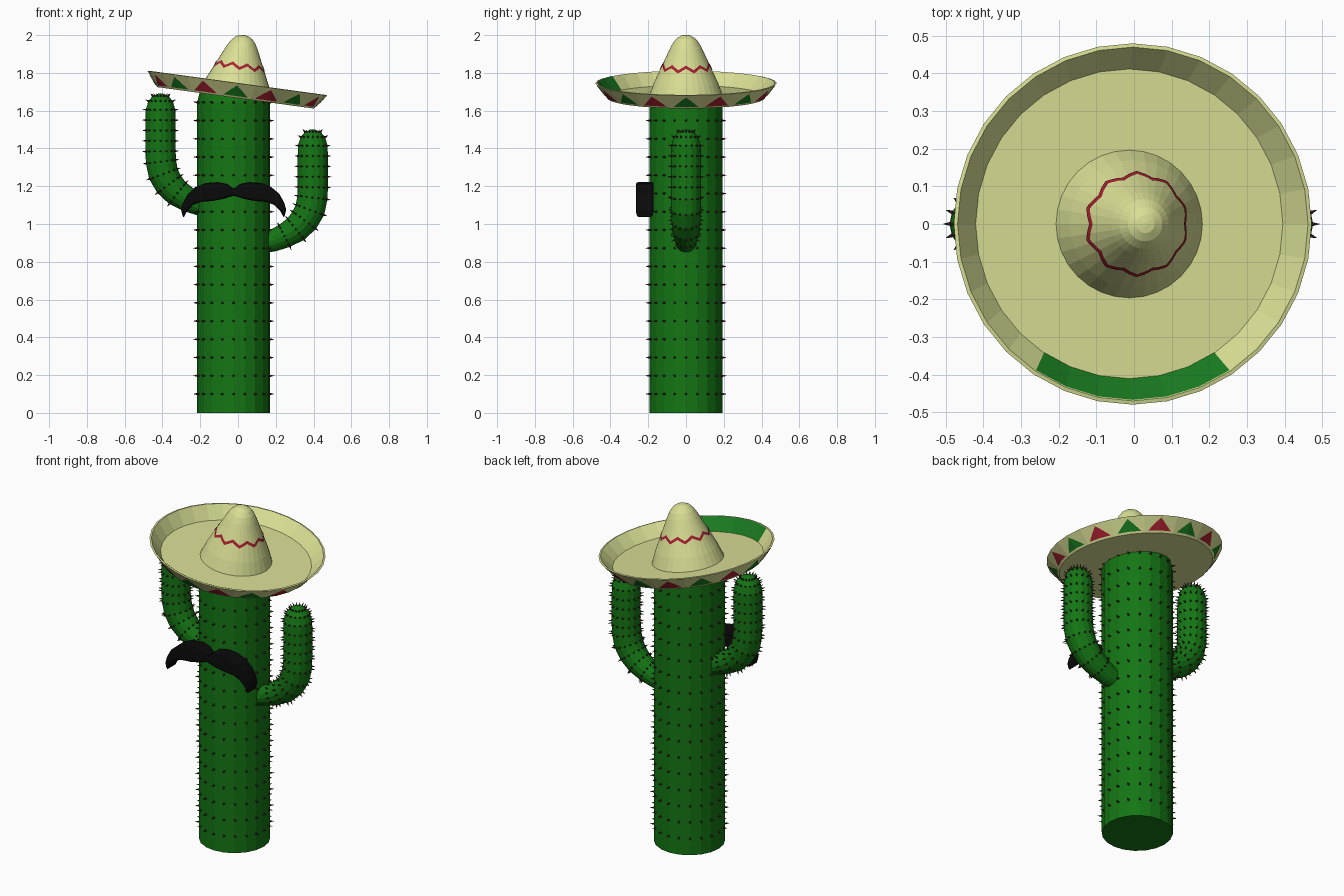
import bpy, bmesh, math
from mathutils import Vector

if "Cube" in bpy.data.objects:
    bpy.data.objects.remove(bpy.data.objects["Cube"])

COLORS = {
    "cactus_green": (0.007, 0.18, 0.007, 1), "spine_brown": (0.06, 0.02, 0.02, 1),
    "straw": (0.70, 0.74, 0.30, 1), "red": (0.38, 0.015, 0.03, 1),
    "trim_green": (0.01, 0.2, 0.015, 1), "black": (0.003, 0.003, 0.003, 1),
}
MATS = {}
for key, col in COLORS.items():
    MATS[key] = bpy.data.materials.new(key)
    MATS[key].diffuse_color = col


def make(name, verts, faces, mat, fix=True):
    me = bpy.data.meshes.new(name)
    me.from_pydata([tuple(v) for v in verts], [], faces)
    if fix:
        bm = bmesh.new()
        bm.from_mesh(me)
        bmesh.ops.recalc_face_normals(bm, faces=bm.faces)
        bm.to_mesh(me)
        bm.free()
    me.materials.append(MATS[mat])
    ob = bpy.data.objects.new(name, me)
    bpy.context.collection.objects.link(ob)
    return ob


def sweep(name, path, n, mat):
    """Round tube through (x, z, radius) points lying in the XZ plane."""
    pts = [Vector((x, 0, z)) for x, z, r in path]
    verts, faces = [], []
    for i, (x, z, r) in enumerate(path):
        t = (pts[min(i + 1, len(pts) - 1)] - pts[max(i - 1, 0)]).normalized()
        side, y = Vector((t.z, 0, -t.x)), Vector((0, 1, 0))
        for k in range(n):
            a = math.tau * k / n
            verts.append(pts[i] + r * (math.cos(a) * side + math.sin(a) * y))
    for i in range(len(path) - 1):
        for k in range(n):
            m = (k + 1) % n
            faces.append((i * n + k, i * n + m, (i + 1) * n + m, (i + 1) * n + k))
    faces += [tuple(range(n)), tuple(range(len(verts) - n, len(verts)))]
    return make(name, verts, faces, mat)


def spines(name, source, first, last, length=0.023, rad=0.007):
    """A small cone on every vertex of the source in the given range."""
    verts, faces = [], []
    for v in list(source.data.vertices)[first:last]:
        d = v.normal.normalized()
        a = d.orthogonal().normalized()
        b = d.cross(a)
        s = len(verts)
        for k in range(5):
            w = math.tau * k / 5
            verts.append(v.co + rad * (math.cos(w) * a + math.sin(w) * b) - d * 0.003)
        verts.append(v.co + d * length)
        faces += [(s + k, s + (k + 1) % 5, s + 5) for k in range(5)]
    make(name, verts, faces, "spine_brown")


# Trunk with one ring per row of spines
CX, R = -0.023, 0.193
trunk_path = [(CX, 0, R)] + [(CX, 0.10 + 0.0965 * i, R) for i in range(17)]
trunk_path += [(CX, 1.69, 0.182), (CX, 1.74, 0.145), (CX, 1.78, 0.08), (CX, 1.79, 0.01)]
trunk = sweep("trunk", trunk_path, 20, "cactus_green")
spines("trunk_spines", trunk, 20, 20 * 18)

# Arms: same shape, mirrored and shifted
ARM = [(0.26, 1.09, 0.055), (0.21, 1.102, 0.058), (0.15, 1.127, 0.065), (0.09, 1.163, 0.072),
       (0.045, 1.21, 0.077), (0.015, 1.265, 0.08), (0.002, 1.33, 0.08), (0, 1.385, 0.08),
       (0, 1.44, 0.08), (0, 1.495, 0.08), (0, 1.55, 0.08), (0, 1.605, 0.078),
       (0, 1.65, 0.065), (0, 1.677, 0.042), (0, 1.69, 0.012)]
for label, x0, sgn, dz in (("left", -0.41, 1, 0), ("right", 0.396, -1, -0.19)):
    arm = sweep(label + "_arm", [(x0 + sgn * u, z + dz, r) for u, z, r in ARM], 16, "cactus_green")
    spines(label + "_arm_spines", arm, 32, 16 * 14, 0.019, 0.006)

# Moustache: mirrored outline extruded along y with rounded edges
half = [(0, 1.185), (0.032, 1.212), (0.085, 1.222), (0.148, 1.217), (0.20, 1.195),
        (0.243, 1.158), (0.269, 1.11), (0.278, 1.075), (0.267, 1.03), (0.248, 1.067),
        (0.216, 1.10), (0.174, 1.117), (0.11, 1.122), (0.058, 1.132), (0, 1.15)]
outline = half + [(-x, z) for x, z in reversed(half[1:-1])]
c = len(outline)
verts = [(CX + x, y, z) for y in (-0.265, -0.172) for x, z in outline]
faces = [tuple(range(c)), tuple(range(c, 2 * c))]
faces += [(k, (k + 1) % c, c + (k + 1) % c, c + k) for k in range(c)]
moustache = make("moustache", verts, faces, "black")
bev = moustache.modifiers.new("round", "BEVEL")
bev.width, bev.segments, bev.limit_method, bev.angle_limit = 0.012, 2, "ANGLE", math.radians(60)

# Sombrero, modelled upright and then tilted
SEG = 32


def place(ob):
    ob.location = (-0.014, 0, 1.668)
    ob.rotation_euler = (0, math.radians(7.8), 0)


def lathe(name, prof, mat, close_loop=False):
    verts = [(r * math.cos(math.tau * k / SEG), r * math.sin(math.tau * k / SEG), h)
             for r, h in prof for k in range(SEG)]
    faces = []
    for i in range(len(prof) - 1):
        for k in range(SEG):
            m = (k + 1) % SEG
            faces.append((i * SEG + k, i * SEG + m, (i + 1) * SEG + m, (i + 1) * SEG + k))
    faces += [tuple(range(SEG)), tuple(range(len(verts) - SEG, len(verts)))]
    place(make(name, verts, faces, mat))


BRIM = [(0.418, 0), (0.480, 0.078), (0.470, 0.080), (0.412, 0.010)]
CROWN = [(0.197, 0.008), (0.170, 0.08), (0.133, 0.16), (0.105, 0.22), (0.083, 0.268),
         (0.066, 0.298), (0.046, 0.320), (0.024, 0.332), (0.005, 0.335)]
lathe("hat_brim", BRIM, "straw")
lathe("hat_crown", CROWN, "straw")


def surf(prof, h, a, off):
    """Point on a faceted lathe at height h and angle a, pushed out by off."""
    for (r0, h0), (r1, h1) in zip(prof, prof[1:]):
        if h0 <= h <= h1:
            r = r0 + (r1 - r0) * (h - h0) / (h1 - h0)
            break
    st = math.tau / SEG
    r = r * math.cos(st / 2) / math.cos(a % st - st / 2) + off
    return (r * math.cos(a), r * math.sin(a), h)


def strip(name, prof, cols, off, mat):
    """Ribbon on a lathe surface from (angle, low, high) columns."""
    verts = [surf(prof, h, a, off) for a, lo, hi in cols for h in (lo, hi)]
    faces = [(2 * i, 2 * i + 2, 2 * i + 3, 2 * i + 1) for i in range(len(cols) - 1)]
    place(make(name, verts, faces, mat, fix=False))


# Zigzag ribbon around the crown
N = 80
zig = []
for i in range(N + 1):
    h = 0.169 + 0.012 * (abs((i % 8) - 4) / 2 - 1)
    zig.append((math.tau * i / N, h - 0.008, h + 0.008))
strip("crown_zigzag", CROWN, zig, 0.003, "red")

# Alternating triangles around the outside of the brim
for i in range(16):
    mid = -math.pi / 2 + math.tau * i / 16
    cols = []
    for k in range(-4, 5):
        cols.append((mid + math.radians(8.6) * k / 4, 0.010, 0.0101 + 0.056 * (1 - abs(k) / 4)))
    strip("brim_triangle_%02d" % (i + 1), BRIM[:2], cols, 0.003, "trim_green" if i % 2 == 0 else "red")

# Green panel on the inner front wall of the brim
inner = [BRIM[3], BRIM[2]]
panel = [(math.tau * k / SEG, 0.011, 0.079) for k in range(-5, -12, -1)]
strip("brim_inner_panel", inner, panel, -0.002, "trim_green")

for m in bpy.data.materials:
    if m.users and not m.is_grease_pencil:
        m.use_nodes = True
        m.node_tree.nodes["Principled BSDF"].inputs["Base Color"].default_value = m.diffuse_color
